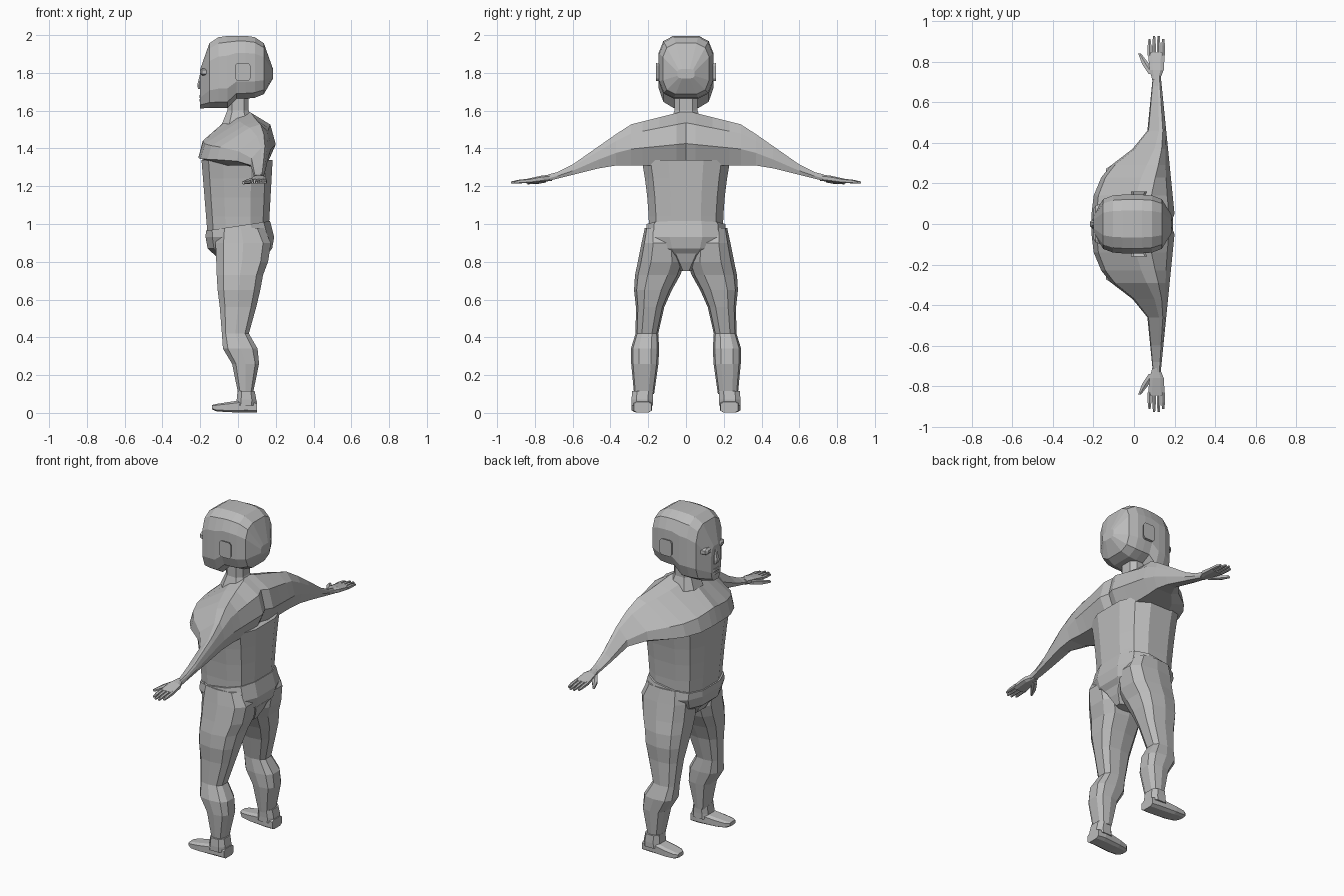
import bpy, bmesh
from math import cos, sin, pi, copysign
from mathutils import Vector

cube = bpy.data.objects.get("Cube")
if cube:
    bpy.data.objects.remove(cube)

clay = bpy.data.materials.new("clay_grey")
clay.use_nodes = True
grey = (0.5, 0.5, 0.5, 1)
clay.diffuse_color = grey
clay.node_tree.nodes["Principled BSDF"].inputs["Base Color"].default_value = grey


def section(axis, station, sides, power):
    """Rounded box outline; station is position, two centres, two half widths."""
    position, centre_a, centre_b, half_a, half_b = station
    ring = []
    for i in range(sides):
        angle = 2 * pi * (i + 0.5) / sides
        c, s = cos(angle), sin(angle)
        point = [centre_a + half_a * copysign(abs(c) ** power, c),
                 centre_b + half_b * copysign(abs(s) ** power, s)]
        point.insert("xyz".index(axis), position)
        ring.append(Vector(point))
    return ring


def loft(name, rings, mirror=False):
    """Skin a list of rings into one faceted, closed object."""
    bm = bmesh.new()
    rows = [[bm.verts.new(point) for point in ring] for ring in rings]
    count = len(rows[0])
    for lower, upper in zip(rows, rows[1:]):
        for i in range(count):
            j = (i + 1) % count
            bm.faces.new((lower[i], lower[j], upper[j], upper[i]))
    bm.faces.new(rows[0])
    bm.faces.new(rows[-1])
    bmesh.ops.recalc_face_normals(bm, faces=bm.faces)
    mesh = bpy.data.meshes.new(name)
    bm.to_mesh(mesh)
    bm.free()
    mesh.materials.append(clay)
    part = bpy.data.objects.new(name, mesh)
    bpy.context.collection.objects.link(part)
    if mirror:
        modifier = part.modifiers.new("mirror", 'MIRROR')
        modifier.use_axis = (False, True, False)


def tube(name, axis, stations, mirror=False, sides=8, power=0.7):
    loft(name, [section(axis, station, sides, power) for station in stations], mirror)


# Head: swept from face to back of skull, with the jaw hanging lower in front
def head_station(step, steps=8):
    along = step / steps
    fullness = (1 - 0.9 * (2 * along - 1) ** 4) ** 0.5
    top = 1.74 + 0.26 * fullness
    bottom = 1.61 if along < 0.4 else 1.82 - 0.16 * fullness
    return (0.385 * along - 0.2, 0, (top + bottom) / 2,
            0.148 * fullness, (top - bottom) / 2)


tube("head", "x", [head_station(step) for step in range(9)], sides=12, power=0.6)
tube("neck", "z", [(1.53, 0, 0, 0.09, 0.09), (1.6, 0, 0, 0.06, 0.065),
                   (1.72, 0, 0, 0.06, 0.065)])

# Face details
tube("ear", "y", [(0.13, 0.02, 1.8, 0.03, 0.045), (0.16, 0.025, 1.805, 0.042, 0.05)],
     mirror=True, power=0.4)
tube("eye", "x", [(-0.2, 0.06, 1.805, 0.015, 0.008), (-0.19, 0.06, 1.805, 0.032, 0.02),
                  (-0.13, 0.07, 1.805, 0.045, 0.02)], mirror=True)
tube("nose", "z", [(1.715, -0.195, 0, 0.017, 0.025), (1.735, -0.195, 0, 0.022, 0.022),
                   (1.8, -0.19, 0, 0.01, 0.012)])
for label, height in (("upper_lip", 1.675), ("lower_lip", 1.655)):
    tube(label, "z", [(height + offset, -0.19, 0, 0.016, 0.035)
                      for offset in (-0.007, 0.007)])


# Chest and arms: one section swept sideways, narrowing towards the wrists
def arm_section(y):
    reach = abs(y)
    front = min(4 * reach ** 3 - 0.21, 0.02 + 0.1 * reach)
    back = 0.205 - 0.1 * reach if reach else 0.18
    bottom = 1.31 - 0.25 * max(0, reach - 0.4)
    slope = 1.6 - 0.25 * reach - 0.45 * max(0, reach - 0.3)
    top = max(slope, bottom + 0.035)
    crest = min(0.82, 0.66 + reach / 2)
    outline = [(0, 0.14), (0.06, 0.45), (crest - 0.2, 0.92), (crest, 1),
               (0.93, 0.78), (1, 0.4), (0.88, 0), (0.3, 0)]
    return [Vector((front + u * (back - front), y, bottom + v * (top - bottom)))
            for u, v in outline]


reaches = [0.05, 0.14, 0.23, 0.29, 0.37, 0.46, 0.6, 0.68, 0.73]
spread = [-reach for reach in reversed(reaches)] + [0] + reaches
loft("chest_and_arms", [arm_section(y) for y in spread])

# Hands
tube("palm", "y", [(0.71, 0.108, 1.245, 0.019, 0.017), (0.76, 0.112, 1.24, 0.037, 0.018),
                   (0.845, 0.11, 1.226, 0.044, 0.013)], mirror=True)
for finger, tip in enumerate(("little", "ring", "middle", "index")):
    x = 0.144 - 0.0225 * finger
    length = 0.9 + 0.03 * sin(pi * (finger + 0.5) / 4)
    tube(tip + "_finger", "y", [(0.83, x, 1.229, 0.01, 0.011),
                                (0.88, x, 1.225, 0.01, 0.01),
                                (length, x, 1.219, 0.006, 0.006)], mirror=True, sides=6)
tube("thumb", "y", [(0.74, 0.09, 1.235, 0.02, 0.015), (0.785, 0.06, 1.226, 0.02, 0.014),
                    (0.84, 0.028, 1.218, 0.008, 0.008)], mirror=True, sides=6)

# Trunk: widens evenly from the waist up to the armpits
trunk = []
for step in range(5):
    rise = step / 4
    trunk.append((0.94 + 0.4 * rise, -0.005 * rise, 0,
                  0.165 + 0.028 * rise, 0.2 + 0.04 * rise ** 2))
tube("trunk", "z", trunk, sides=12)

# Trouser top, with its rim tilted up towards the back
hips = [section("z", station, 12, 0.7) for station in (
    (0.83, 0.015, 0, 0.135, 0.13), (0.87, 0.01, 0, 0.175, 0.19),
    (0.93, 0.01, 0, 0.186, 0.222), (0.99, 0, 0, 0.174, 0.213))]
for point in hips[-1]:
    point.z += 0.15 * point.x
loft("pelvis", hips)
tube("crotch", "z", [(0.75, 0.04, 0, 0.08, 0.03), (0.8, 0.02, 0, 0.13, 0.07),
                     (0.88, 0.015, 0, 0.165, 0.14)])

# Legs
tube("leg", "z", [
    (0.98, 0.015, 0.14, 0.125, 0.078), (0.9, 0.028, 0.125, 0.152, 0.11),
    (0.8, 0.022, 0.13, 0.142, 0.125), (0.73, 0.01, 0.15, 0.127, 0.12),
    (0.65, 0.005, 0.175, 0.117, 0.1), (0.56, 0, 0.19, 0.1, 0.075),
    (0.42, -0.014, 0.207, 0.074, 0.06), (0.34, 0.012, 0.217, 0.095, 0.075),
    (0.26, 0.04, 0.218, 0.074, 0.072), (0.1, 0.04, 0.222, 0.04, 0.053)],
    mirror=True, sides=10)

# Shoes
tube("ankle_cuff", "z", [(0.04, 0.043, 0.232, 0.057, 0.06), (0.07, 0.045, 0.232, 0.055, 0.06),
                         (0.115, 0.043, 0.229, 0.048, 0.059)], mirror=True)
tube("foot", "x", [
    (-0.138, 0.248, 0.03, 0.027, 0.012), (-0.115, 0.244, 0.028, 0.044, 0.02),
    (-0.06, 0.239, 0.03, 0.051, 0.027), (0.05, 0.23, 0.037, 0.052, 0.037),
    (0.1, 0.23, 0.03, 0.048, 0.03)], mirror=True, power=0.5)
